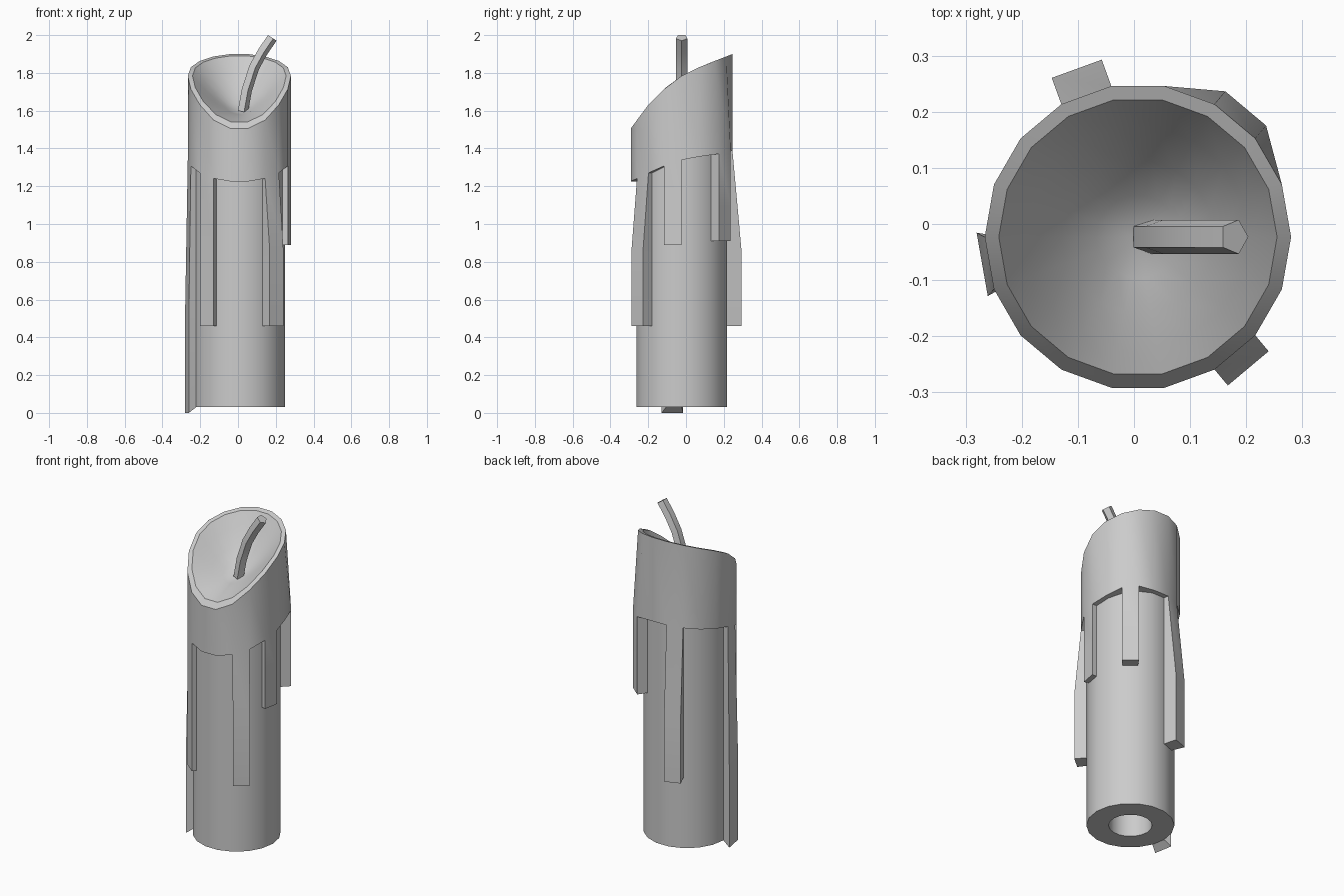
import bpy, bmesh
from math import cos, sin, radians
from mathutils import Vector

if "Cube" in bpy.data.objects:
    bpy.data.objects.remove(bpy.data.objects["Cube"])

N = 18
CX, CY = 0.007, -0.023
R_BODY, R_OUT, R_IN = 0.243, 0.273, 0.248


def pt(i, r, z=0.0):
    a = radians(360 / N * i)
    return Vector((CX + r * cos(a), CY + r * sin(a), z))


def interp(table, x):
    if x <= table[0][0]:
        return table[0][1]
    for (x0, z0), (x1, z1) in zip(table, table[1:]):
        if x <= x1:
            return z0 + (z1 - z0) * (x - x0) / (x1 - x0)
    return table[-1][1]


# heights along y of the slanted rim and of the collar's lower edge
RIM = [(-0.293, 1.505), (-0.2, 1.63), (-0.1, 1.73), (0, 1.80), (0.1, 1.843), (0.247, 1.90)]
HEM = [(-0.293, 1.225), (-0.2, 1.27), (-0.11, 1.31), (-0.02, 1.34), (0.17, 1.375), (0.247, 1.39)]


def finish(name, bm):
    bmesh.ops.recalc_face_normals(bm, faces=bm.faces)
    mesh = bpy.data.meshes.new(name)
    bm.to_mesh(mesh)
    bm.free()
    ob = bpy.data.objects.new(name, mesh)
    bpy.context.collection.objects.link(ob)
    bpy.ops.object.select_all(action='DESELECT')
    ob.select_set(True)
    bpy.context.view_layer.objects.active = ob
    bpy.ops.object.shade_smooth_by_angle(angle=radians(30))
    return ob


def bridge(bm, a, b, skip=()):
    n = len(a)
    for i in range(n):
        if i not in skip:
            bm.faces.new((a[i], a[(i + 1) % n], b[(i + 1) % n], b[i]))


# candle body with a socket in its base
bm = bmesh.new()
profile = [(R_BODY, 1.42), (R_BODY, 0.03), (0.12, 0.03), (0.12, 1.2)]
rings = [[bm.verts.new(pt(i, r, z)) for i in range(N)] for r, z in profile]
for a, b in zip(rings, rings[1:]):
    bridge(bm, a, b)
bm.faces.new(rings[-1])
finish("candle_body", bm)

# drips: facet index -> (outward push, widening, middle height, outer bottom, inner bottom)
DRIPS = {
    11: (0.0, 0.0, 0.87, 0.46, 0.46),
    15: (0.037, 0.0, 0.87, 0.46, 0.46),
    9: (0.013, 0.01, 0.50, 0.0, 0.03),
    5: (0.05, 0.0, 0.87, 0.46, 0.46),
    17: (0.0, 0.0, 1.1, 0.89, 0.89),
    2: (0.03, 0.0, 1.1, 0.91, 0.91),
}

# melted collar with dished top and hanging drips
bm = bmesh.new()
bowl = []
for t in (0.3, 0.55, 0.8, 1.0):
    ring = []
    for i in range(N):
        zr = interp(RIM, pt(i, R_IN).y)
        ring.append(bm.verts.new(pt(i, R_IN * t, 1.59 + (zr - 1.59) * t ** 1.5)))
    bowl.append(ring)
centre = bm.verts.new((CX, CY, 1.59))
for i in range(N):
    bm.faces.new((centre, bowl[0][i], bowl[0][(i + 1) % N]))
rim = [bm.verts.new(pt(i, R_OUT, interp(RIM, pt(i, R_OUT).y))) for i in range(N)]
hem_out, hem_in = [], []
for i in range(N):
    p = pt(i, R_OUT)
    z = interp(HEM, p.y)
    if i in (2, 3):  # bulge above the back right drip
        a = radians(50)
        p += Vector((cos(a), sin(a), 0)) * 0.03
    hem_out.append(bm.verts.new((p.x, p.y, z)))
    hem_in.append(bm.verts.new(pt(i, R_BODY, z)))
rings = bowl + [rim, hem_out]
for a, b in zip(rings, rings[1:]):
    bridge(bm, a, b)
bridge(bm, hem_out, hem_in, skip=DRIPS)

for i, (push, widen, z_mid, z_out, z_in) in DRIPS.items():
    j = (i + 1) % N
    a = radians(360 / N * (i + 0.5))
    out = Vector((cos(a), sin(a), 0)) * push
    side = Vector((-sin(a), cos(a), 0)) * widen
    prev = [hem_in[i], hem_out[i], hem_out[j], hem_in[j]]
    for zo, zi in ((z_mid, z_mid), (z_out, z_in)):
        row = [bm.verts.new(p) for p in (
            pt(i, R_BODY, zi), pt(i, R_OUT, zo) + out - side,
            pt(j, R_OUT, zo) + out + side, pt(j, R_BODY, zi))]
        bridge(bm, prev, row)
        prev = row
    bm.faces.new(prev)
finish("melted_wax", bm)

# bent five-sided wick
bm = bmesh.new()
path = [Vector((x, CY, z)) for x, z in
        ((0.023, 1.595), (0.044, 1.71), (0.083, 1.83), (0.128, 1.925), (0.178, 1.986))]
path[-2:] = [Vector((0.128, CY, 1.912)), Vector((0.179, CY, 1.987))]
rings = []
for k, p in enumerate(path):
    d = (path[min(k + 1, len(path) - 1)] - path[max(k - 1, 0)]).normalized()
    u = Vector((d.z, 0, -d.x))
    rings.append([bm.verts.new(p + u * 0.03 * cos(radians(72 * s))
                               + Vector((0, 1, 0)) * 0.032 * sin(radians(72 * s)))
                  for s in range(5)])
for a, b in zip(rings, rings[1:]):
    bridge(bm, a, b)
bm.faces.new(rings[0])
bm.faces.new(rings[-1])
finish("wick", bm)
